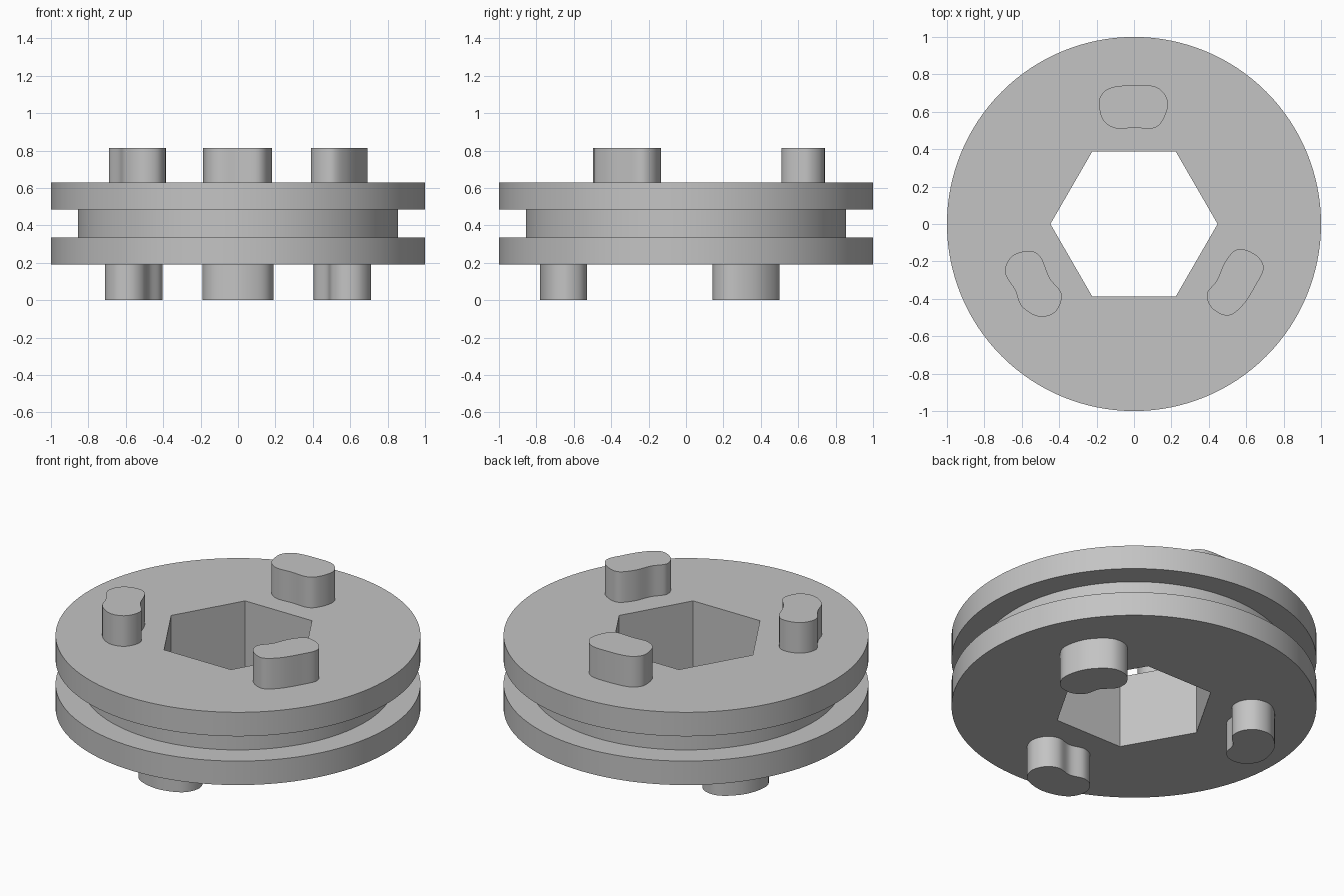
import bpy
import bmesh
import math
from mathutils import Matrix, Vector

cube = bpy.data.objects.get("Cube")
if cube:
    bpy.data.objects.remove(cube, do_unlink=True)

GREY = (0.55, 0.55, 0.55, 1.0)
grey = bpy.data.materials.new("plain grey")
grey.use_nodes = True
grey.diffuse_color = GREY
for node in grey.node_tree.nodes:
    if node.type == 'BSDF_PRINCIPLED':
        node.inputs["Base Color"].default_value = GREY


def finish(name, bm):
    """Turn a bmesh into a named, coloured object."""
    bmesh.ops.recalc_face_normals(bm, faces=bm.faces[:])
    mesh = bpy.data.meshes.new(name)
    bm.to_mesh(mesh)
    bm.free()
    mesh.materials.append(grey)
    obj = bpy.data.objects.new(name, mesh)
    bpy.context.collection.objects.link(obj)
    return obj


def activate(obj):
    bpy.ops.object.select_all(action='DESELECT')
    obj.select_set(True)
    bpy.context.view_layer.objects.active = obj


def smooth(obj):
    activate(obj)
    bpy.ops.object.shade_smooth_by_angle(angle=math.radians(30))


def circle(radius, count):
    return [Vector((radius * math.cos(math.tau * i / count),
                    radius * math.sin(math.tau * i / count), 0))
            for i in range(count)]


def loft(name, rings):
    """Join matching rings of points from bottom to top and cap both ends."""
    bm = bmesh.new()
    loops = [[bm.verts.new(p) for p in ring] for ring in rings]
    for low, high in zip(loops, loops[1:]):
        for i in range(len(low)):
            j = (i + 1) % len(low)
            bm.faces.new((low[i], low[j], high[j], high[i]))
    bm.faces.new(loops[0][::-1])
    bm.faces.new(loops[-1])
    return finish(name, bm)


def rounded(points, steps=6):
    """Smooth closed curve through the given points."""
    pts = [Vector((x, y, 0)) for x, y in points]
    n = len(pts)
    result = []
    for i in range(n):
        a, b, c, d = (pts[(i + k) % n] for k in (-1, 0, 1, 2))
        for s in range(steps):
            t = s / steps
            result.append(0.5 * (2 * b + (c - a) * t
                                 + (2 * a - 5 * b + 4 * c - d) * t ** 2
                                 + (3 * b - a - 3 * c + d) * t ** 3))
    return result


def at_height(ring, z):
    return [p + Vector((0, 0, z)) for p in ring]


# Grooved wheel body
profile = [(1, 0.19), (1, 0.335), (0.855, 0.335),
           (0.855, 0.485), (1, 0.485), (1, 0.63)]
body = loft("grooved_wheel", [at_height(circle(r, 128), z) for r, z in profile])

# Hexagonal centre hole
hexagon = circle(0.447, 6)
cutter = loft("hole_cutter", [at_height(hexagon, 0), at_height(hexagon, 1)])
cutter.hide_render = True
cut = body.modifiers.new("hole", 'BOOLEAN')
cut.operation = 'DIFFERENCE'
cut.solver = 'EXACT'
cut.object = cutter
activate(body)
bpy.ops.object.modifier_apply(modifier=cut.name)
bpy.data.objects.remove(cutter, do_unlink=True)
smooth(body)

# Top pegs, each with its own slightly uneven outline
top_pegs = {
    "top_peg_back": [(-.187, .635), (-.165, .555), (-.1, .512), (0, .514),
                     (.11, .514), (.162, .57), (.18, .66), (.12, .732),
                     (0, .742), (-.12, .73), (-.175, .69)],
    "top_peg_right": [(-.69, -.257), (-.65, -.17), (-.556, -.144),
                      (-.497, -.18), (-.45, -.29), (-.387, -.375),
                      (-.42, -.47), (-.51, -.495), (-.6, -.44), (-.636, -.353)],
    "top_peg_left": [(.556, -.134), (.652, -.166), (.693, -.235),
                     (.652, -.326), (.583, -.433), (.503, -.49),
                     (.417, -.45), (.39, -.374), (.444, -.3), (.487, -.203)],
}
for name, outline in top_pegs.items():
    ring = rounded(outline)
    smooth(loft(name, [at_height(ring, 0.62), at_height(ring, 0.815)]))

# Bottom pegs, one bean outline turned around the axis
bean = rounded([(-.19, -.65), (-.16, -.565), (-.09, -.53), (0, -.55),
                (.09, -.53), (.16, -.565), (.19, -.65), (.14, -.74),
                (0, -.78), (-.14, -.74)])
for name, angle in (("front", 0), ("back_left", 120), ("back_right", 240)):
    turn = Matrix.Rotation(math.radians(angle), 3, 'Z')
    ring = [turn @ p for p in bean]
    smooth(loft("bottom_peg_" + name, [at_height(ring, 0), at_height(ring, 0.2)]))
